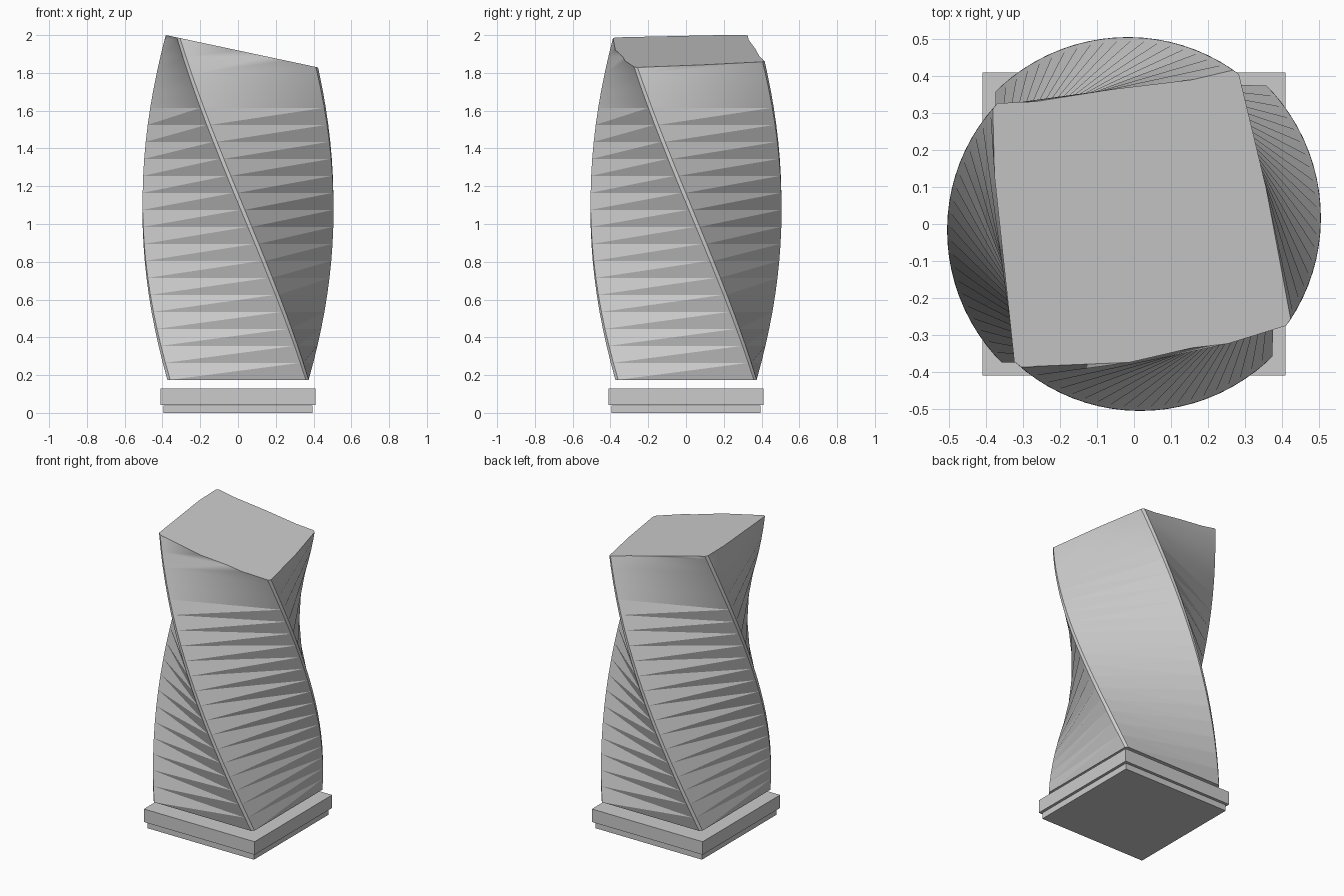
import bpy, bmesh, math
from mathutils import Matrix, Vector

cube = bpy.data.objects.get("Cube")
if cube:
    bpy.data.objects.remove(cube, do_unlink=True)

# Single flat colour
stone = bpy.data.materials.new("light_grey_stone")
stone.use_nodes = True
grey = (0.6, 0.6, 0.6, 1.0)
stone.diffuse_color = grey
stone.node_tree.nodes["Principled BSDF"].inputs["Base Color"].default_value = grey


def finish(name, bm):
    mesh = bpy.data.meshes.new(name)
    bm.normal_update()
    bm.to_mesh(mesh)
    bm.free()
    mesh.materials.append(stone)
    obj = bpy.data.objects.new(name, mesh)
    bpy.context.collection.objects.link(obj)
    return obj


def plate(name, half, z0, z1):
    bm = bmesh.new()
    bmesh.ops.create_cube(bm, size=1)
    bmesh.ops.scale(bm, verts=bm.verts, vec=(2 * half, 2 * half, z1 - z0))
    bmesh.ops.translate(bm, verts=bm.verts, vec=(0, 0, (z0 + z1) / 2))
    return finish(name, bm)


# Stepped plinth
plate("lower_plinth", 0.395, 0.0, 0.04)
plate("upper_plinth", 0.41, 0.043, 0.13)

# Twisted shaft: stacked chamfered squares, each turned a little clockwise
BOTTOM, STEP, RINGS = 0.175, 0.09, 23
TWIST = math.radians(-46.8)     # per unit of height
CHAMFER = 0.015
bm = bmesh.new()
rings = []
for n in range(RINGS):
    rise = n * STEP
    a = 0.374 - 0.0098 * rise
    b = a - CHAMFER
    ring = []
    for side in range(4):
        turn = Matrix.Rotation(side * math.pi / 2 + TWIST * rise, 3, 'Z')
        for x in (-b, b):
            ring.append(bm.verts.new(turn @ Vector((x, -a, BOTTOM + rise))))
    rings.append(ring)
bm.faces.new(reversed(rings[0]))
for low, high in zip(rings, rings[1:]):
    for i in range(8):
        j = (i + 1) % 8
        bm.faces.new((low[i], low[j], high[j]))
        bm.faces.new((low[i], high[j], high[i]))

# Slanted roof cut
bmesh.ops.bisect_plane(bm, geom=bm.verts[:] + bm.edges[:] + bm.faces[:],
                       plane_co=(0, 0, 1.919), plane_no=(0.2125, 0, 1),
                       clear_outer=True)
bmesh.ops.holes_fill(bm, edges=[e for e in bm.edges if e.is_boundary], sides=0)
bmesh.ops.recalc_face_normals(bm, faces=bm.faces)

# Crisp folds below, softened folds near the roof
bm.normal_update()
for f in bm.faces:
    f.smooth = True
for e in bm.edges:
    height = sum(v.co.z for v in e.verts) / 2
    e.smooth = height > 1.66 and e.calc_face_angle(0) < 0.6
finish("twisted_shaft", bm)
